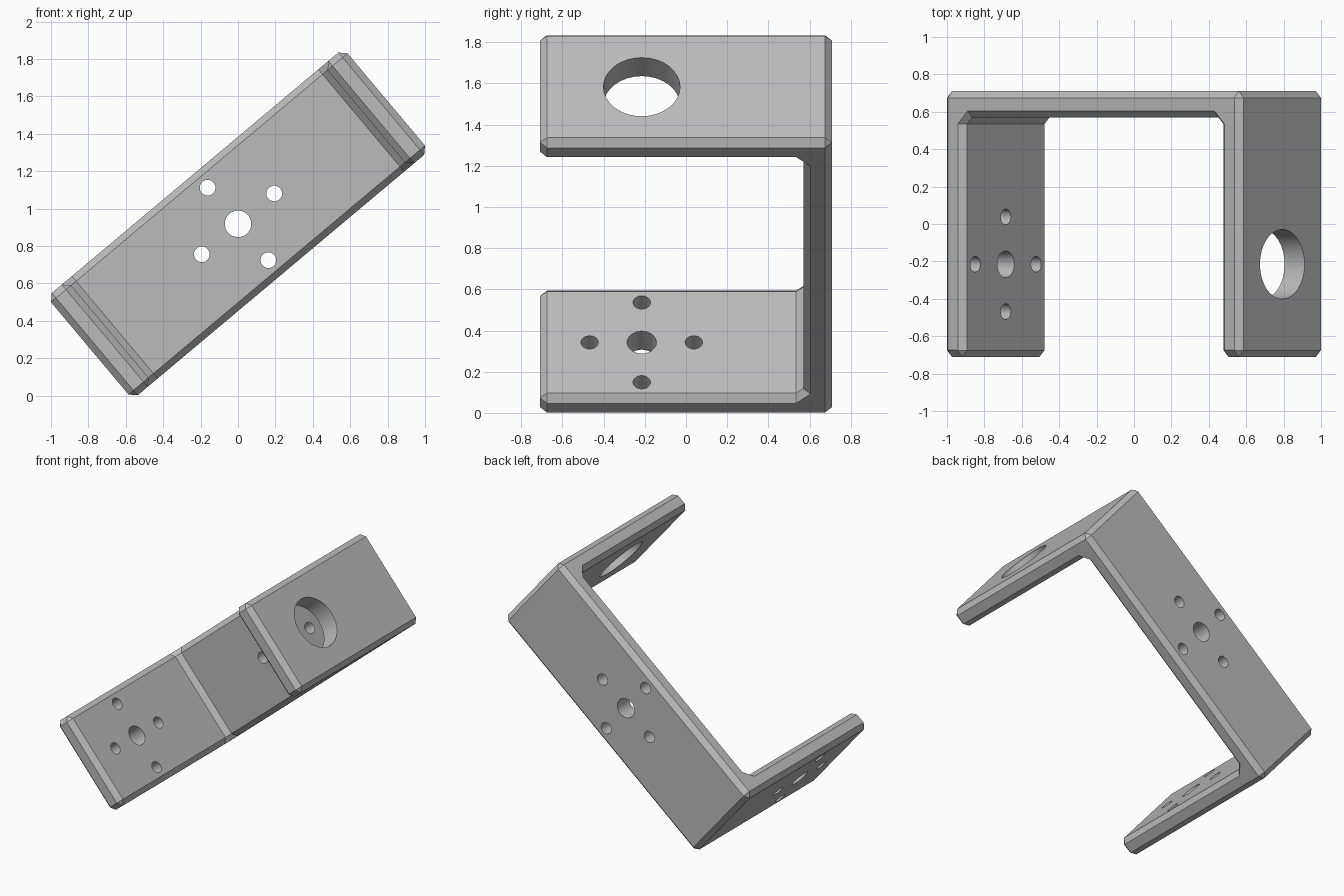
import bpy
import bmesh
import math
from mathutils import Matrix, Vector

cube = bpy.data.objects.get("Cube")
if cube:
    bpy.data.objects.remove(cube, do_unlink=True)

# Half length, half depth, half width, plate thickness, chamfer
L, D, W, T, C = 1.035, 0.71, 0.357, 0.14, 0.035
HOLE_Y = -0.215   # centre of the holes in the two legs
SPREAD = 0.253    # distance of the screw holes from the middle hole
TILT = Matrix.Translation((0, 0, 0.918)) @ Matrix.Rotation(math.radians(-40), 4, "Y")

metal = bpy.data.materials.new("grey metal")
metal.use_nodes = True
grey = (0.5, 0.5, 0.5, 1)
metal.diffuse_color = grey
metal.node_tree.nodes["Principled BSDF"].inputs["Base Color"].default_value = grey


def make_object(name, bm):
    bmesh.ops.recalc_face_normals(bm, faces=bm.faces)
    mesh = bpy.data.meshes.new(name)
    bm.to_mesh(mesh)
    bm.free()
    mesh.materials.append(metal)
    obj = bpy.data.objects.new(name, mesh)
    bpy.context.collection.objects.link(obj)
    return obj


# U-shaped body: a chamfered outline, with an inset outline on each flank
corners = [Vector(p) for p in (
    (-L, -D), (-L, D), (L, D), (L, -D),
    (L - T, -D), (L - T, D - T), (T - L, D - T), (T - L, -D))]
outline, inset = [], []
for i, p in enumerate(corners):
    back = (corners[i - 1] - p).normalized() * C
    ahead = (corners[(i + 1) % len(corners)] - p).normalized() * C
    outline += [p + back, p + ahead]
    if back.x * ahead.y - back.y * ahead.x > 0:      # outer corner
        inset += [p + back + ahead] * 2
    else:                                            # inner corner
        inset += [p + back - ahead, p + ahead - back]

bm = bmesh.new()
levels = [(inset, -W), (outline, C - W), (outline, W - C), (inset, W)]
rings = [[bm.verts.new((p.x, p.y, z)) for p in ring] for ring, z in levels]
n = len(outline)
for low, high in zip(rings, rings[1:]):
    for i in range(n):
        j = (i + 1) % n
        bm.faces.new((low[i], low[j], high[j], high[i]))
bmesh.ops.remove_doubles(bm, verts=bm.verts, dist=0.0001)
rims = [e for e in bm.edges if e.is_boundary]
bmesh.ops.holes_fill(bm, edges=rims, sides=0)
bracket = make_object("bracket", bm)

# Hole cutters
bm = bmesh.new()


def drill(centre, radius, axis):
    turn = Matrix.Rotation(math.radians(90), 4, axis)
    bmesh.ops.create_cone(bm, cap_ends=True, segments=32, radius1=radius, radius2=radius,
                          depth=3 * T, matrix=Matrix.Translation(centre) @ turn)


def drill_pattern(centre, side, axis):
    """Middle hole with four screw holes in a cross."""
    up = Vector((0, 0, SPREAD))
    drill(centre, 0.071, axis)
    for offset in (side, -side, up, -up):
        drill(centre + offset, 0.042, axis)


drill_pattern(Vector((0, D - T / 2, 0)), Vector((SPREAD, 0, 0)), "X")
drill_pattern(Vector((T / 2 - L, HOLE_Y, 0)), Vector((0, SPREAD, 0)), "Y")
drill(Vector((L - T / 2, HOLE_Y, 0)), 0.186, "Y")
cutter = make_object("hole_cutter", bm)
cutter.hide_render = True

# Cut the holes, then tilt the bracket
cut = bracket.modifiers.new("holes", "BOOLEAN")
cut.operation = "DIFFERENCE"
cut.solver = "EXACT"
cut.object = cutter
bpy.context.view_layer.update()
graph = bpy.context.evaluated_depsgraph_get()
drilled = bpy.data.meshes.new_from_object(bracket.evaluated_get(graph))
bracket.modifiers.clear()
bracket.data = drilled
bpy.data.objects.remove(cutter, do_unlink=True)
drilled.transform(TILT)

bpy.ops.object.select_all(action="DESELECT")
bracket.select_set(True)
bpy.context.view_layer.objects.active = bracket
bpy.ops.object.shade_smooth_by_angle(angle=math.radians(25))
